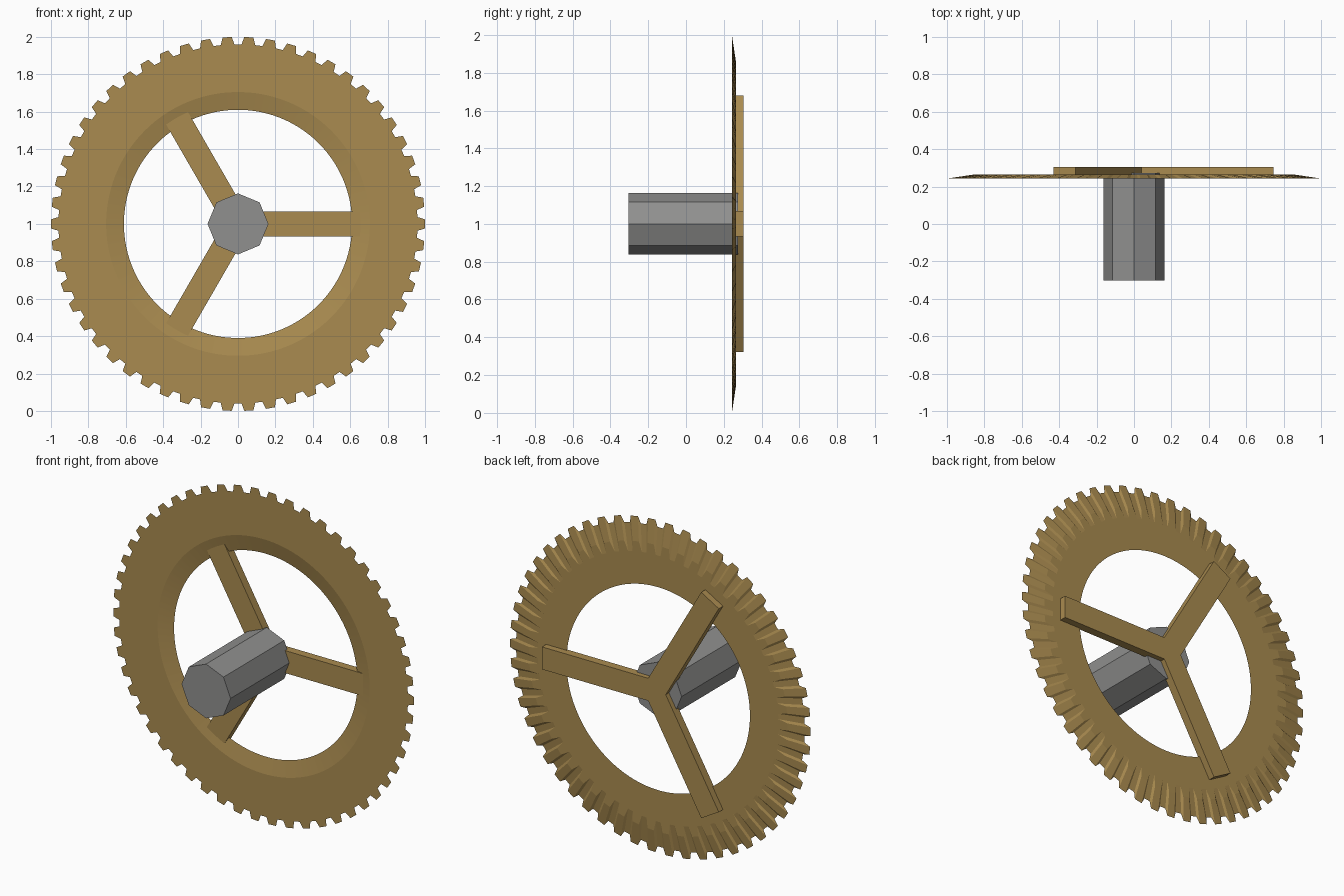
import bpy, bmesh, math
from mathutils import Matrix, Vector

cube = bpy.data.objects.get("Cube")
if cube:
    bpy.data.objects.remove(cube, do_unlink=True)

CENTRE = Vector((0, 0, 1))
TEETH = 54


def material(name, rgb):
    m = bpy.data.materials.new(name)
    m.use_nodes = True
    m.diffuse_color = (*rgb, 1)
    m.node_tree.nodes["Principled BSDF"].inputs["Base Color"].default_value = (*rgb, 1)
    return m


def finish(bm, name, mat):
    bmesh.ops.recalc_face_normals(bm, faces=bm.faces)
    mesh = bpy.data.meshes.new(name)
    bm.to_mesh(mesh)
    bm.free()
    mesh.materials.append(mat)
    ob = bpy.data.objects.new(name, mesh)
    bpy.context.collection.objects.link(ob)
    return ob


def polar(r, a, y):
    return CENTRE + Vector((r * math.cos(a), y, r * math.sin(a)))


brass = material("brass", (0.40, 0.26, 0.08))
steel = material("grey steel", (0.28, 0.28, 0.275))

# Toothed ring: a closed cross-section swept round, reaching further out on teeth
FRONT, BACK = 0.243, 0.264
tooth = [(-0.21, True), (0.21, True), (0.33, False), (0.67, False)]
bm = bmesh.new()
sections = []
for i in range(TEETH):
    for offset, tip in tooth:
        a = math.tau * (i + offset) / TEETH
        slope_start, rim = (0.86, 1.0) if tip else (0.80, 0.96)
        profile = [(0.61, BACK), (slope_start, BACK), (rim, FRONT), (0.705, FRONT)]
        sections.append([bm.verts.new(polar(r, a, y)) for r, y in profile])
for i, cur in enumerate(sections):
    nxt = sections[(i + 1) % len(sections)]
    for j in range(len(cur)):
        k = (j + 1) % len(cur)
        bm.faces.new((cur[j], cur[k], nxt[k], nxt[j]))
finish(bm, "toothed_ring", brass)

# Three flat spokes from the centre onto the back of the ring
SPOKE_LEN, SPOKE_WIDTH, SPOKE_FRONT, SPOKE_BACK = 0.745, 0.135, 0.254, 0.304
for n in range(3):
    bm = bmesh.new()
    place = (Matrix.Translation(CENTRE)
             @ Matrix.Rotation(math.tau * n / 3, 4, 'Y')
             @ Matrix.Translation((SPOKE_LEN / 2, (SPOKE_FRONT + SPOKE_BACK) / 2, 0))
             @ Matrix.Diagonal((SPOKE_LEN, SPOKE_BACK - SPOKE_FRONT, SPOKE_WIDTH, 1)))
    bmesh.ops.create_cube(bm, size=1, matrix=place)
    finish(bm, f"spoke_{n + 1}", brass)

# Eight-sided axle standing out of the front
AXLE_FRONT, AXLE_BACK = -0.303, 0.274
bm = bmesh.new()
bmesh.ops.create_cone(
    bm, cap_ends=True, segments=8, radius1=0.163, radius2=0.163,
    depth=AXLE_BACK - AXLE_FRONT,
    matrix=Matrix.Translation(CENTRE + Vector((0, (AXLE_FRONT + AXLE_BACK) / 2, 0)))
    @ Matrix.Rotation(math.pi / 2, 4, 'X'))
finish(bm, "axle", steel)
